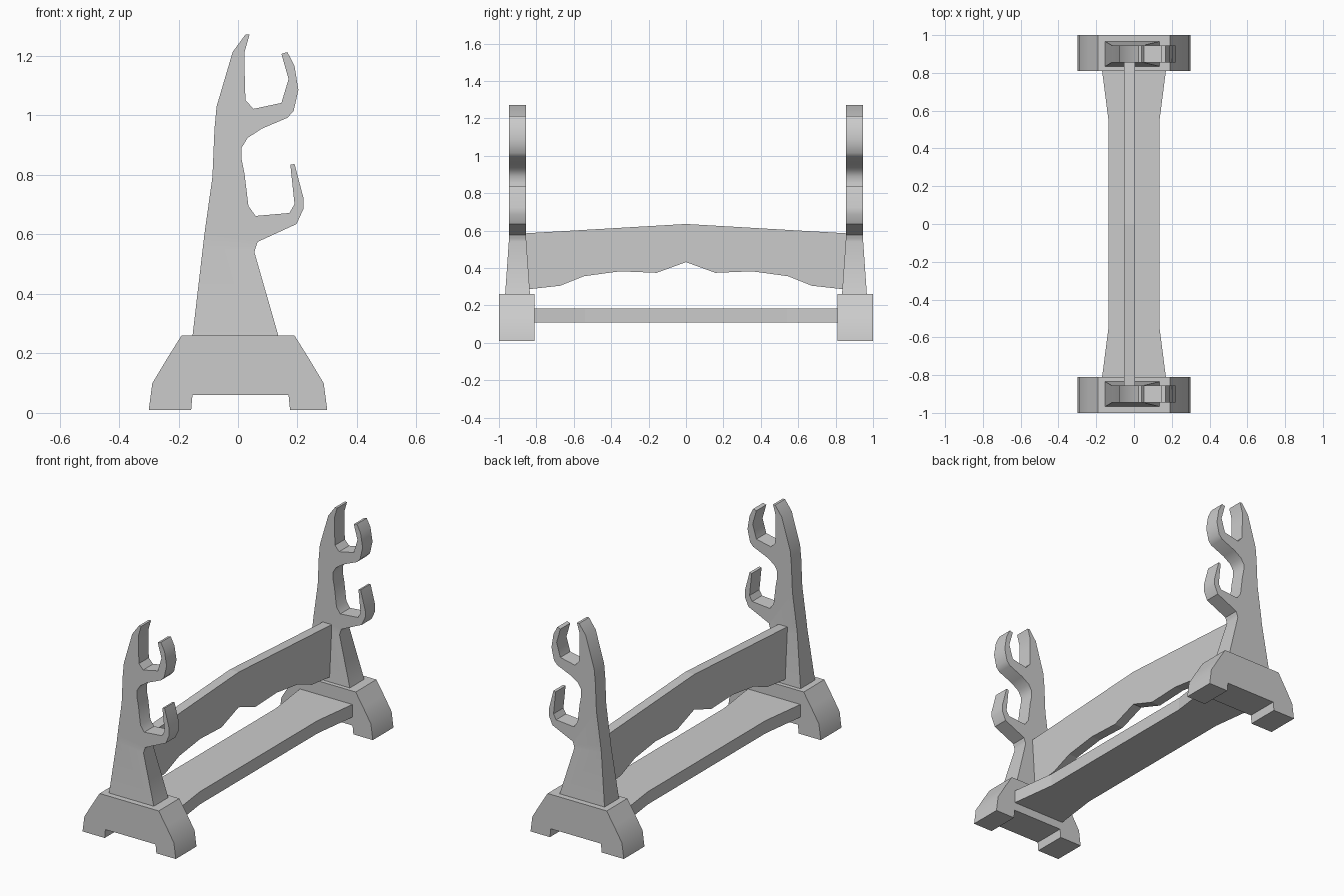
import bpy, bmesh
from mathutils import Vector

if "Cube" in bpy.data.objects:
    bpy.data.objects.remove(bpy.data.objects["Cube"])


def prism(name, profile, lo, hi, to_xyz):
    """Extrude a closed 2D profile from lo to hi; to_xyz maps (a, b, depth) to a point."""
    bm = bmesh.new()
    face = bm.faces.new([bm.verts.new(to_xyz(a, b, lo)) for a, b in profile])
    ext = bmesh.ops.extrude_face_region(bm, geom=[face])
    move = Vector(to_xyz(0, 0, hi)) - Vector(to_xyz(0, 0, lo))
    bmesh.ops.translate(bm, vec=move, verts=[v for v in ext["geom"] if isinstance(v, bmesh.types.BMVert)])
    bmesh.ops.recalc_face_normals(bm, faces=bm.faces)
    mesh = bpy.data.meshes.new(name)
    bm.to_mesh(mesh)
    bm.free()
    ob = bpy.data.objects.new(name, mesh)
    bpy.context.collection.objects.link(ob)
    return ob


def smooth(ob):
    bpy.ops.object.select_all(action='DESELECT')
    ob.select_set(True)
    bpy.context.view_layer.objects.active = ob
    bpy.ops.object.shade_smooth_by_angle(angle=0.6)


def mirror_y(ob):
    mod = ob.modifiers.new("mirror", 'MIRROR')
    mod.use_axis = (False, True, False)
    mod.use_mirror_merge = False


def xz(a, b, d): return (a, d, b)
def yz(a, b, d): return (d, a, b)
def xy(a, b, d): return (a, b, d)


# Feet: flared blocks with a notch underneath
half_foot = [(0.17, 0.06), (0.175, 0.01), (0.3, 0.01), (0.288, 0.1), (0.24, 0.18), (0.19, 0.26)]
foot = prism("foot", half_foot + [(-x * (0.9 if z < 0.07 and x < 0.2 else 1), z) for x, z in reversed(half_foot)],
             -1.0, -0.81, xz)
smooth(foot)
mirror_y(foot)

# Uprights with two hooks each
upright_profile = [
    (-.153, .258), (-.113, .60), (-.086, .793), (-.079, .955), (-.072, 1.03), (-.018, 1.213), (.025, 1.272),
    # upper hook
    (.039, 1.272), (.022, 1.213), (.022, 1.156), (.025, 1.052), (.052, 1.022), (.146, 1.042), (.17, 1.122),
    (.146, 1.207), (.166, 1.213), (.19, 1.166), (.203, 1.086), (.187, 1.015), (.166, .992),
    (.079, .955), (.032, .924), (.012, .891), (.012, .854), (.022, .803),
    # lower hook
    (.035, .696), (.059, .662), (.173, .672), (.19, .702), (.176, .834), (.19, .837), (.22, .723),
    (.22, .686), (.197, .635), (.066, .575), (.055, .541), (.136, .258)]
upright = prism("upright", upright_profile, -0.946, -0.855, xz)
# Thicken the leg towards its base
bm = bmesh.new()
bm.from_mesh(upright.data)
bmesh.ops.bisect_plane(bm, geom=bm.verts[:] + bm.edges[:] + bm.faces[:],
                       plane_co=(0, 0, 0.56), plane_no=(0, 0, 1))
for v in bm.verts:
    t = max(0, (0.56 - v.co.z) / 0.302)
    v.co.y += 0.021 * t * (1 if v.co.y > -0.9 else -1)
bm.to_mesh(upright.data)
bm.free()
smooth(upright)
mirror_y(upright)

# Upper rail: peaked top, carved lower edge
half_rail = [(.86, .585), (.86, .285), (.834, .287), (.672, .305), (.545, .356), (.353, .382), (.157, .374)]
prism("upper_rail", [(0, .635)] + half_rail + [(0, .431)] + [(-y, z) for y, z in reversed(half_rail)],
      -0.053, 0.004, yz)

# Lower rail: flat plank widening at the feet
half_plank = [(.17, -.82), (.134, -.54), (.134, .54), (.17, .82)]
prism("lower_rail", half_plank + [(-x, y) for x, y in reversed(half_plank)], 0.108, 0.182, xy)
